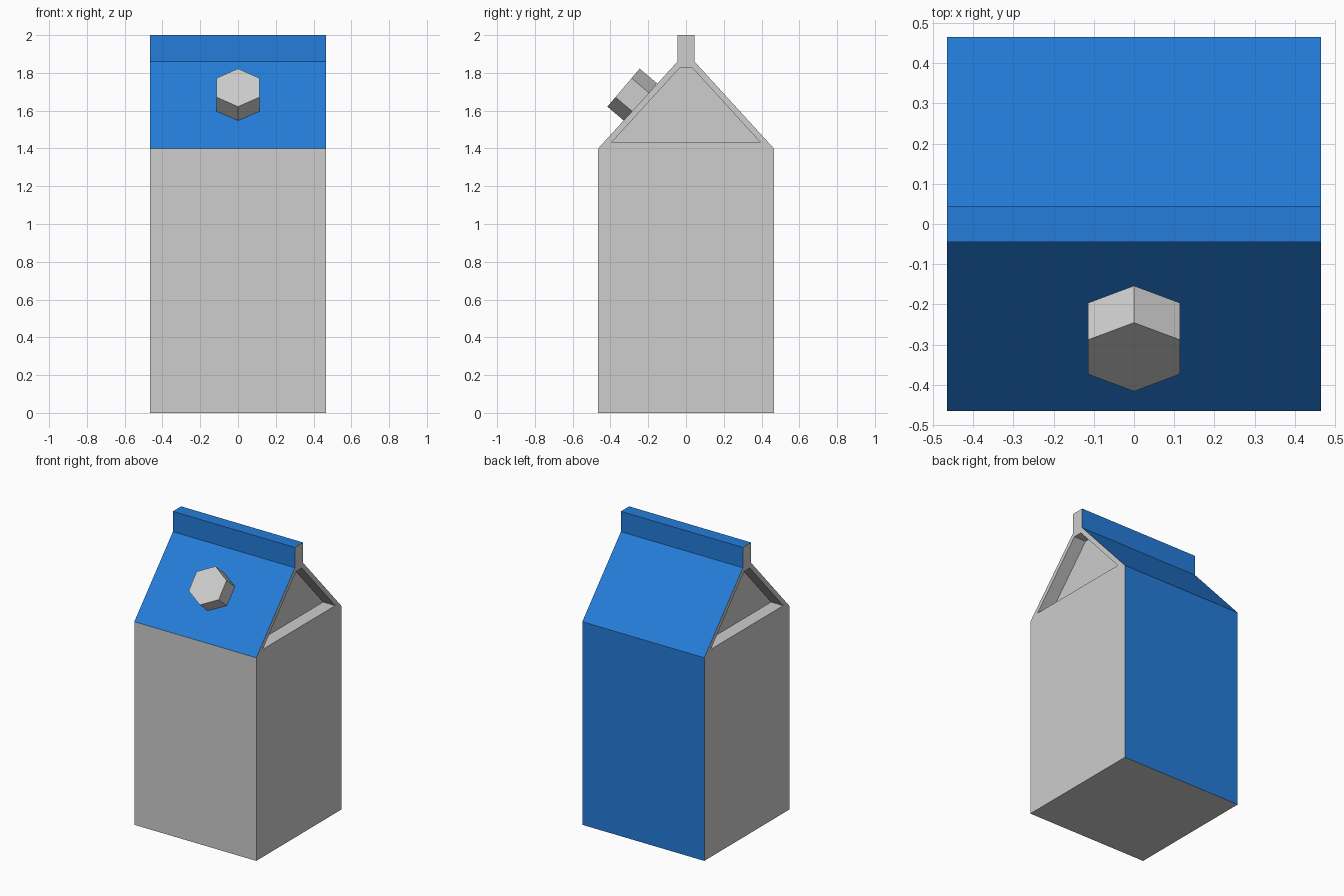
import bpy, bmesh, math
from mathutils import Matrix, Vector

cube = bpy.data.objects.get("Cube")
if cube:
    bpy.data.objects.remove(cube, do_unlink=True)


def make_material(name, rgb):
    mat = bpy.data.materials.new(name)
    mat.use_nodes = True
    mat.diffuse_color = (*rgb, 1)
    mat.node_tree.nodes["Principled BSDF"].inputs["Base Color"].default_value = (*rgb, 1)
    return mat


def add_object(name, bm, materials):
    bmesh.ops.recalc_face_normals(bm, faces=bm.faces)
    mesh = bpy.data.meshes.new(name)
    bm.to_mesh(mesh)
    bm.free()
    for mat in materials:
        mesh.materials.append(mat)
    obj = bpy.data.objects.new(name, mesh)
    bpy.context.collection.objects.link(obj)
    return obj


grey = make_material("light grey card", (0.61, 0.61, 0.61))
blue = make_material("blue print", (0.018, 0.205, 0.701))

HALF = 0.465
EAVES, RIDGE, TOP = 1.4, 1.86, 2.0
RIDGE_HALF = 0.045

# Carton: walls, sloping gable and upright ridge as stacked rectangles
bm = bmesh.new()
rings = []
for z, depth in ((0, HALF), (EAVES, HALF), (RIDGE, RIDGE_HALF), (TOP, RIDGE_HALF)):
    corners = ((-HALF, -depth), (HALF, -depth), (HALF, depth), (-HALF, depth))
    rings.append([bm.verts.new((x, y, z)) for x, y in corners])
for low, high in zip(rings, rings[1:]):
    for i in range(4):
        j = (i + 1) % 4
        bm.faces.new((low[i], low[j], high[j], high[i]))
bm.faces.new(rings[0][::-1])
bm.faces.new(rings[-1])
bm.normal_update()

# Blue on the back wall and on the whole roof except its two ends
for face in bm.faces:
    roof = face.calc_center_median().z > EAVES
    face.material_index = int(abs(face.normal.x) < 0.5 and (roof or face.normal.y > 0.5))

# Folded-in recess at each gable end
ends = [f for f in bm.faces
        if abs(f.normal.x) > 0.5 and EAVES < f.calc_center_median().z < RIDGE]
bmesh.ops.inset_individual(bm, faces=ends, thickness=0.031, use_even_offset=True)
bmesh.ops.inset_individual(bm, faces=ends, thickness=0, depth=-0.092)
add_object("carton", bm, (grey, blue))

# Hexagonal screw cap standing out of the front slope
bm = bmesh.new()
bmesh.ops.create_cone(bm, cap_ends=True, segments=6, radius1=0.132, radius2=0.132, depth=0.12)
outward = Vector((0, -0.762, 0.648)).normalized()
across = Vector((1, 0, 0))
uphill = outward.cross(across)
turn = Matrix((across, uphill, outward)).transposed().to_4x4()
# Point one corner of the hexagon uphill
if max(v.co.y for v in bm.verts) < 0.13:
    bmesh.ops.rotate(bm, verts=bm.verts, matrix=Matrix.Rotation(math.radians(30), 3, "Z"))
bm.transform(Matrix.Translation((0, -0.285, 1.683)) @ turn)
add_object("screw_cap", bm, (grey,))
